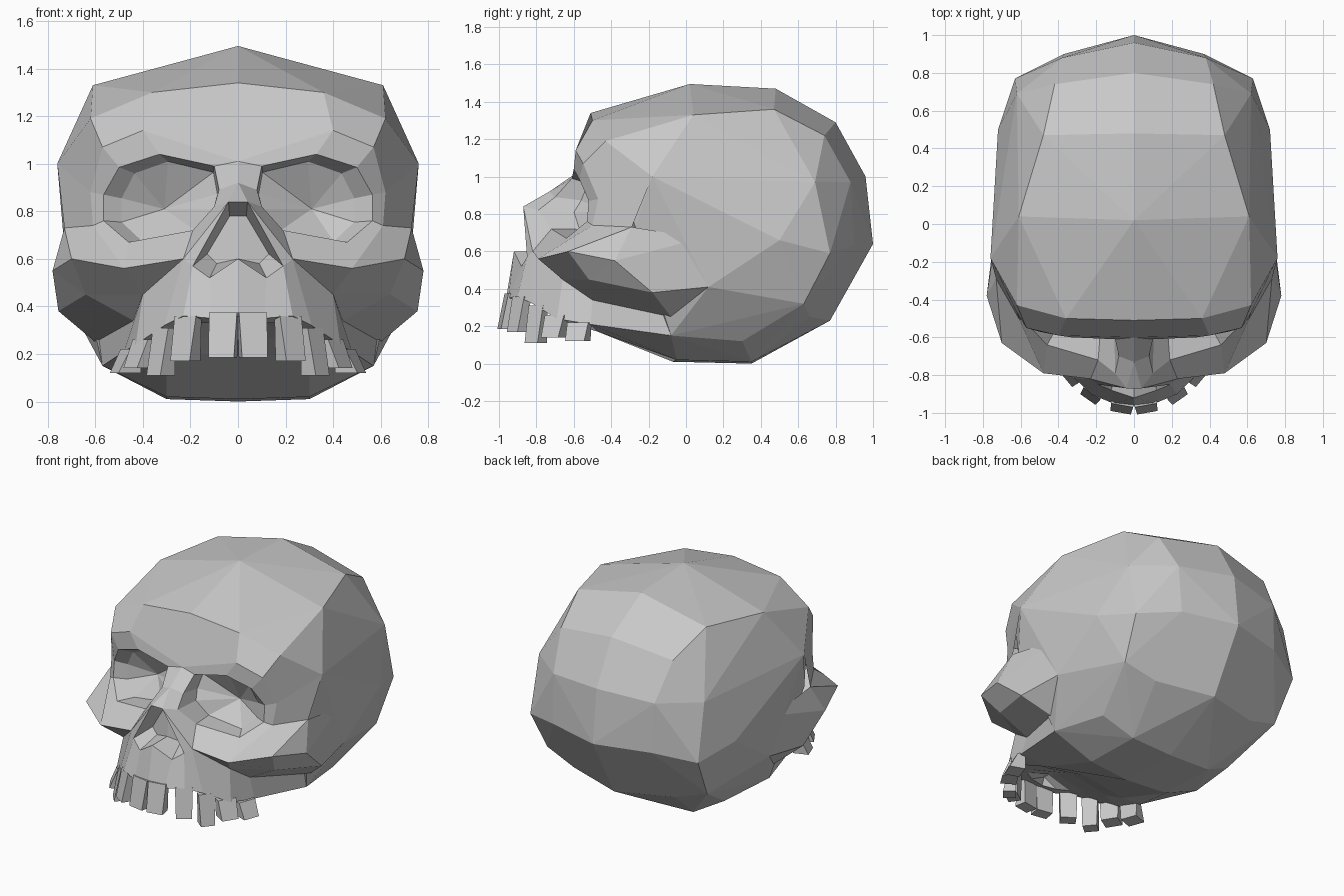
import bpy
import bmesh
from math import radians
from mathutils import Vector, Matrix

old = bpy.data.objects.get("Cube")
if old:
    bpy.data.objects.remove(old, do_unlink=True)

bone = bpy.data.materials.new("bone_grey")
bone.use_nodes = True
bone_colour = (0.58, 0.58, 0.58, 1.0)
bone.diffuse_color = bone_colour
for node in bone.node_tree.nodes:
    if node.type == 'BSDF_PRINCIPLED':
        node.inputs["Base Color"].default_value = bone_colour
        node.inputs["Roughness"].default_value = 0.8


def finish(name, bm, mirror=True):
    """Turn a bmesh measured in hundredths into a flat shaded object."""
    bmesh.ops.scale(bm, vec=(0.01, 0.01, 0.01), verts=bm.verts)
    mesh = bpy.data.meshes.new(name)
    bm.to_mesh(mesh)
    bm.free()
    mesh.materials.append(bone)
    obj = bpy.data.objects.new(name, mesh)
    bpy.context.scene.collection.objects.link(obj)
    if mirror:
        mod = obj.modifiers.new("mirror", 'MIRROR')
        mod.use_axis[0] = True
        mod.merge_threshold = 0.002
    return obj


def strip(a, b, closed=False):
    """Quads joining two rows of points."""
    count = len(a) if closed else len(a) - 1
    return [(a[i], a[(i + 1) % len(a)], b[(i + 1) % len(a)], b[i])
            for i in range(count)]


def sheet(name, polys):
    """Weld polygons into one surface that faces the front."""
    bm = bmesh.new()
    for poly in polys:
        bm.faces.new([bm.verts.new(p) for p in poly])
    bmesh.ops.remove_doubles(bm, verts=bm.verts, dist=0.2)
    bmesh.ops.recalc_face_normals(bm, faces=bm.faces)
    if sum(f.normal.y * f.calc_area() for f in bm.faces) > 0:
        bmesh.ops.reverse_faces(bm, faces=bm.faces)
    return finish(name, bm)


# Edge of the face mask: forehead, temple, cheekbone
temple = [(0, -51, 134), (36, -50, 130), (62, -43, 119),
          (76, -18, 100), (73, -29, 73), (70, -63, 60)]
cheek_side = temple[4]
cheek_front = temple[5]
temple_back = (71, 8, 67)
ear = (71, 12, 41)
base_mid = (0, -7, 1)
base_side = (30, -5, 2)
base_corner = (57, -8, 15)

# Braincase: faceted hull of the midline and three rows of corners
midline = [temple[0], (0, 2, 149.5), (0, 48, 147), (0, 80, 129), (0, 96, 100),
           (0, 100, 64), (0, 77, 23), (0, 35, 0), base_mid]
crown = [temple[1], (61, 4, 133), (48, 47, 136), (42, 74, 122),
         (38, 88, 97), (37, 90, 64), (38, 66, 25), (30, 35, 1), base_side]
flank = [temple[2], temple[3], (70, -27, 73), (71, 20, 92), (72, 50, 66),
         (62, 69, 97), (63, 77, 59), (60, 63, 32), (66, 29, 39),
         (50, 30, 12), temple_back, ear, base_corner, (30, -20, 8)]
bm = bmesh.new()
for x, y, z in midline:
    bm.verts.new((x, y, z))
for x, y, z in crown + flank:
    for side in (-1, 1):
        bm.verts.new((side * x, y, z))
bmesh.ops.convex_hull(bm, input=bm.verts)
bmesh.ops.delete(bm, geom=[v for v in bm.verts if not v.link_faces], context='VERTS')
bmesh.ops.dissolve_limit(bm, angle_limit=radians(3), verts=bm.verts, edges=bm.edges)
bmesh.ops.recalc_face_normals(bm, faces=bm.faces)
finish("braincase", bm, mirror=False)

# Eye socket rings, starting at the brow beside the nose and going outward
surround = [(0, -60, 101), (40, -59, 114), (57, -55, 107), (62, -47, 88),
            (61, -50, 74), (48, -79, 56), (23, -82, 60), (4, -87, 84), (0, -73, 92)]
rim = [(10, -61, 99), (33, -60, 104), (50, -57, 98.5), (56.5, -52, 87),
       (56.5, -53, 76), (46, -64, 67), (19, -72, 72), (10, -79, 82), (8, -70, 89)]
anchor = Vector((12, -46, 70))
opening = []
for p in rim:
    offset = Vector(p) - anchor
    opening.append(anchor + Vector((offset.x * 0.83, offset.y * 0.42, offset.z * 0.91)))
socket_floor = (31, -42, 81)
face = strip(surround, rim, True) + strip(rim, opening, True)
face += [(opening[i - 1], opening[i], socket_floor) for i in range(len(opening))]
face += strip(temple, surround[:len(temple)])

# Nose: pear shaped opening with a recessed floor
nose = [(0, -87, 84), surround[7], (19, -85, 57), (12, -88, 52), (0, -92, 60)]
recess = [(0, -74, 78), (3.5, -74, 78), (13, -73, 62), (9, -74, 58), (0, -76, 60)]
face += strip(nose, recess) + [tuple(recess)]
face += [(surround[8], surround[7], nose[0]), (surround[7], surround[6], nose[2])]

# Upper jaw: nose sill, gum line and palate rows
hollow = (40, -66, 45)
jaw_back = (44, -50, 34)
sill = [nose[4], nose[3], nose[2], surround[6], hollow, jaw_back]
gum = [(0, -96, 36), (11, -95, 35), (23, -90, 36),
       (31, -82, 32), (43, -69, 24), (48, -51, 21)]
palate = [(0, -88, 33), (10, -86, 33), (17, -82, 33),
          (22, -74, 30), (28, -60, 24), (30, -47, 17)]
ridge = [(0, y, z + 5) for x, y, z in palate]
face += strip(sill, gum) + strip(gum, palate) + strip(palate, ridge)

# Cheekbone and its underside running back to the ear
arch = (78, -38, 55)
arch_low = (75.5, -18, 38)
under = (64, -52, 45)
jaw_hinge = (60, -8, 25)
face += [(surround[6], surround[5], hollow),
         (surround[5], cheek_front, under, hollow),
         (cheek_front, arch, under), (arch, arch_low, under),
         (cheek_side, arch, cheek_front), (cheek_side, temple_back, arch),
         (arch, temple_back, ear, arch_low), (arch_low, ear, jaw_hinge),
         (hollow, under, jaw_back), (under, arch_low, jaw_hinge, jaw_back)]

# Skull base behind the palate
face += strip([jaw_back, gum[-1], palate[-1], ridge[-1]],
              [jaw_hinge, base_corner, base_side, base_mid])
sheet("face", face)

# Teeth: blocks leaning out of the gum (place, size, turn)
teeth = [((6, -94, 28), (12, 8, 19), 10), ((21, -88, 26.5), (11, 8, 19), 35),
         ((31, -79, 21), (10, 8, 20), 50), ((39, -69, 20), (12, 10, 12), 58),
         ((45, -57, 17), (12, 10, 10), 70)]
bm = bmesh.new()
for place, size, turn in teeth:
    cube = bmesh.ops.create_cube(bm, size=1)["verts"]
    for v in cube:
        if v.co.z > 0:
            v.co.y *= 0.5
        else:
            v.co.x *= 0.9
            v.co.y -= 0.25
    matrix = (Matrix.Translation(place) @ Matrix.Rotation(radians(turn), 4, 'Z')
              @ Matrix.Diagonal((*size, 1)))
    bmesh.ops.transform(bm, matrix=matrix, verts=cube)
finish("teeth", bm)
